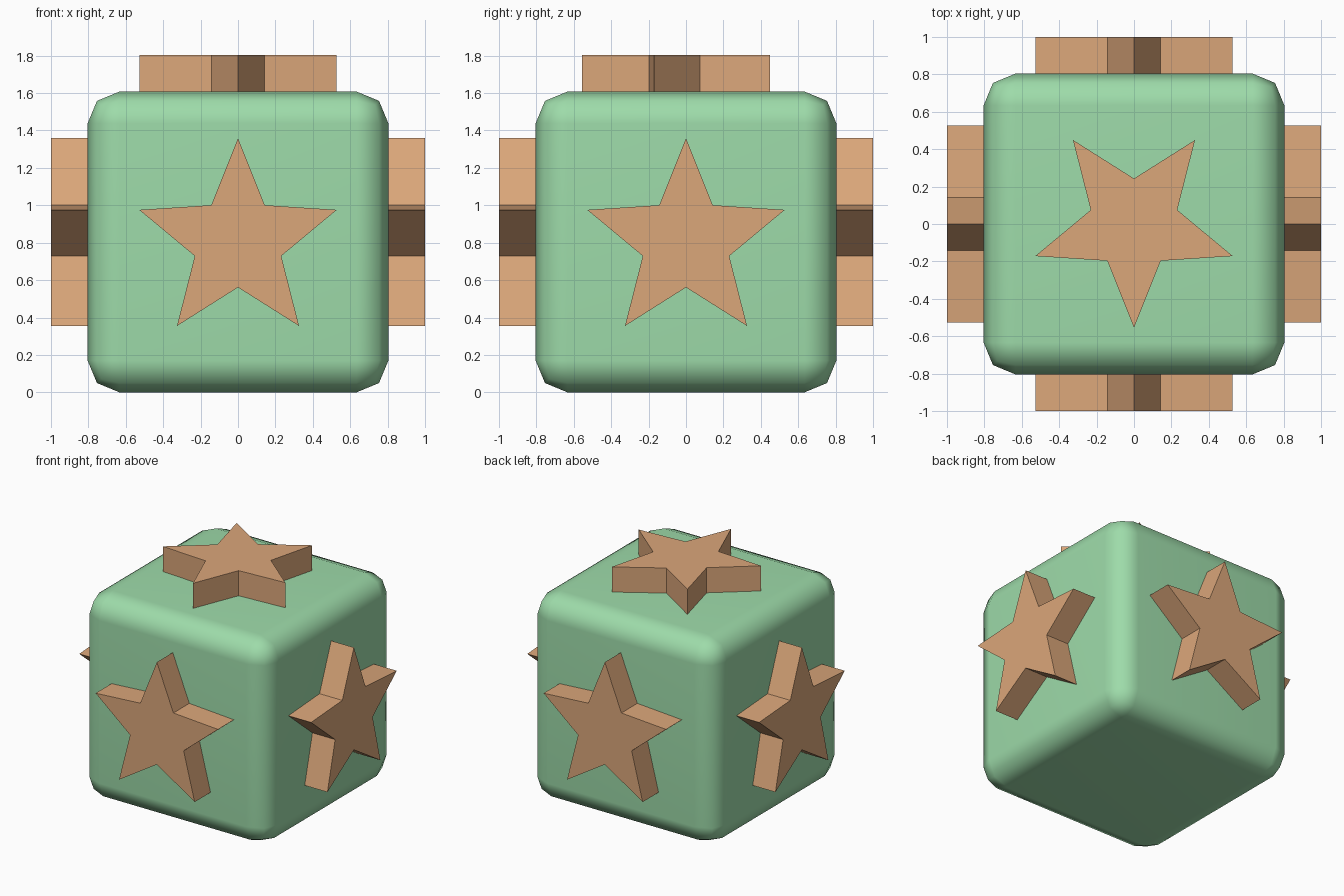
import bpy, bmesh
from math import sin, cos, pi, radians
from mathutils import Matrix

cube = bpy.data.objects.get("Cube")
if cube:
    bpy.data.objects.remove(cube, do_unlink=True)

HALF = 0.804             # half the block's width
OUTER, INNER = 0.555, 0.243  # star radii


def material(name, rgb):
    mat = bpy.data.materials.new(name)
    mat.use_nodes = True
    mat.diffuse_color = (*rgb, 1)
    mat.node_tree.nodes["Principled BSDF"].inputs["Base Color"].default_value = (*rgb, 1)
    return mat


def make_object(name, bm, mat):
    bmesh.ops.recalc_face_normals(bm, faces=bm.faces)
    mesh = bpy.data.meshes.new(name)
    bm.to_mesh(mesh)
    bm.free()
    mesh.materials.append(mat)
    obj = bpy.data.objects.new(name, mesh)
    bpy.context.collection.objects.link(obj)
    return obj


green = material("soft_green", (0.34, 0.71, 0.40))
tan = material("warm_tan", (0.71, 0.385, 0.195))

# Rounded block
bm = bmesh.new()
bmesh.ops.create_cube(bm, size=2 * HALF)
block = make_object("block", bm, green)
block.location.z = HALF
bevel = block.modifiers.new("Rounded edges", 'BEVEL')
bevel.width = 0.17
bevel.segments = 2
block.data.shade_smooth()
block.modifiers.new("Even shading", 'WEIGHTED_NORMAL').keep_sharp = True


# Extruded star, pointing up and facing the front before it is turned
def star(name, turn):
    bm = bmesh.new()
    verts = []
    for i in range(10):
        r = INNER if i % 2 else OUTER
        a = i * pi / 5
        verts.append(bm.verts.new((r * sin(a), -0.79, r * cos(a))))
    face = bm.faces.new(verts)
    ext = bmesh.ops.extrude_face_region(bm, geom=[face], use_keep_orig=True)
    moved = [v for v in ext["geom"] if isinstance(v, bmesh.types.BMVert)]
    bmesh.ops.translate(bm, verts=moved, vec=(0, -0.21, 0))
    bm.transform(Matrix.Translation((0, 0, HALF)) @ turn)
    make_object(name, bm, tan)


for side, angle in (("front", 0), ("left", 90), ("back", 180), ("right", 270)):
    star(side + "_star", Matrix.Rotation(radians(angle), 4, 'Z'))
star("top_star", Matrix.Rotation(pi, 4, 'Z') @ Matrix.Rotation(-pi / 2, 4, 'X'))
